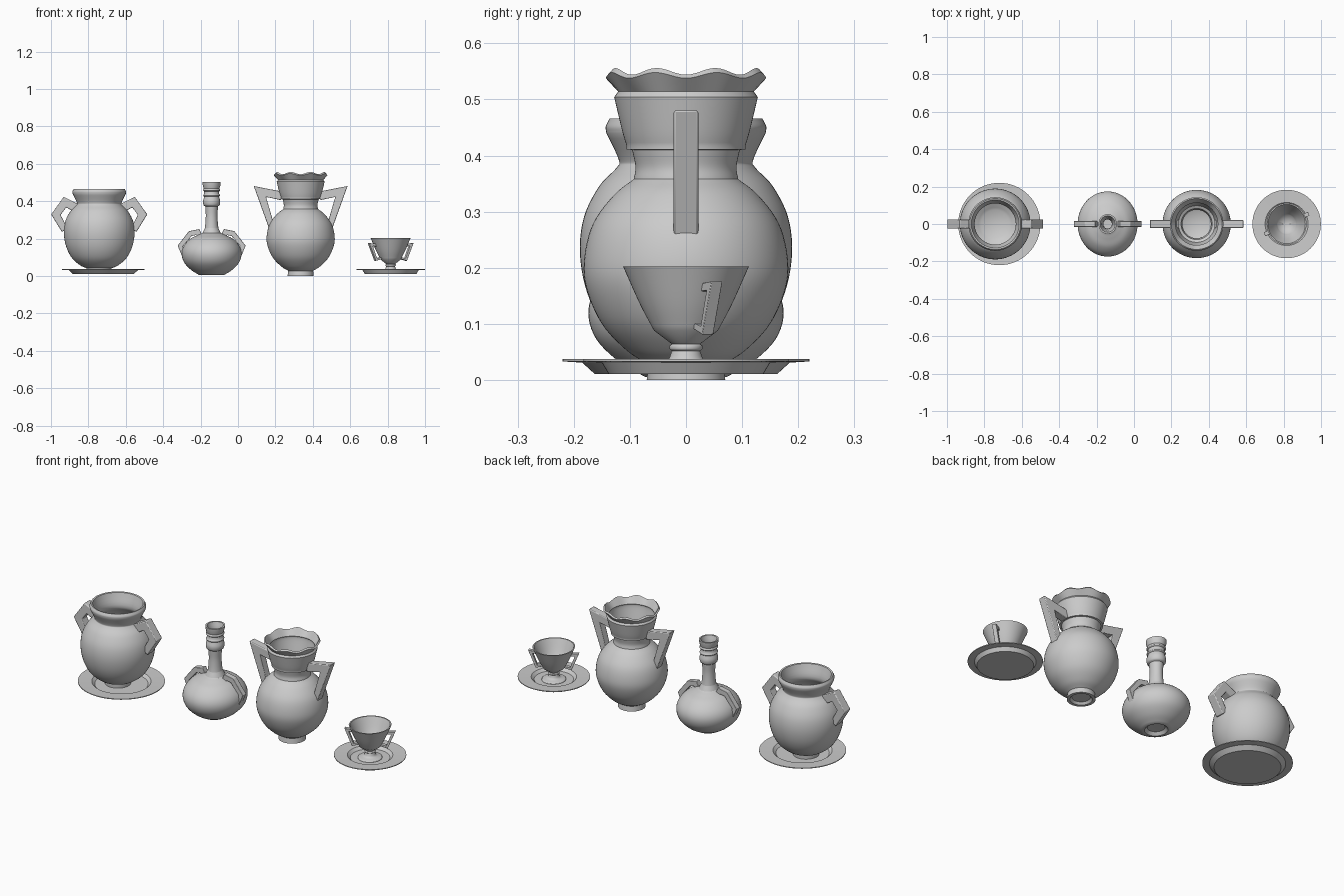
import bpy, bmesh, math
from mathutils import Vector


def smooth_curve(pts, n=5):
    """Catmull-Rom curve through a run of (radius, height) points."""
    if len(pts) < 3:
        return [Vector(p) for p in pts]
    p = [Vector(q) for q in pts]
    p = [2 * p[0] - p[1]] + p + [2 * p[-1] - p[-2]]
    out = []
    for i in range(1, len(p) - 2):
        a, b, c, d = p[i - 1:i + 3]
        for k in range(n):
            t = k / n
            out.append(0.5 * (2 * b + (c - a) * t + (2 * a - 5 * b + 4 * c - d) * t * t
                              + (3 * b - a - 3 * c + d) * t ** 3))
    return out + [p[-2]]


def finish(bm, name, angle):
    bmesh.ops.recalc_face_normals(bm, faces=bm.faces)
    me = bpy.data.meshes.new(name)
    bm.to_mesh(me)
    bm.free()
    ob = bpy.data.objects.new(name, me)
    bpy.context.collection.objects.link(ob)
    bpy.ops.object.select_all(action='DESELECT')
    ob.select_set(True)
    bpy.context.view_layer.objects.active = ob
    bpy.ops.object.shade_smooth_by_angle(angle=math.radians(angle))
    return ob


def lathe(name, cx, runs, sx=1.0, steps=64, wave=None):
    """Turn runs of profile points round z; each run is smooth, joints are sharp."""
    prof = []
    for run in runs:
        for p in smooth_curve(run):
            if not prof or (p - prof[-1]).length > 1e-4:
                prof.append(p)
    bm = bmesh.new()
    rings = []
    for r, z in prof:
        if r < 1e-4:
            rings.append([bm.verts.new((cx, 0, z))] * steps)
            continue
        ring = []
        for i in range(steps):
            a = 2 * math.pi * i / steps
            dz = wave(a, z) if wave else 0
            ring.append(bm.verts.new((cx + sx * r * math.cos(a), r * math.sin(a), z + dz)))
        rings.append(ring)
    for lo, hi in zip(rings, rings[1:]):
        for i in range(steps):
            j = (i + 1) % steps
            bm.faces.new(list(dict.fromkeys((lo[i], lo[j], hi[j], hi[i]))))
    return finish(bm, name, 35)


def handles(name, cx, path, thick, width, turn=0):
    """Two opposite strap handles swept along a mitred (radius, height) path."""
    pts = [Vector(p) for p in path]
    n = len(pts)
    for side, label in ((0, "right"), (math.pi, "left")):
        bm = bmesh.new()
        c, s = math.cos(side + turn), math.sin(side + turn)
        rings = []
        for i, p in enumerate(pts):
            d0 = (p - pts[max(i - 1, 0)]) if i else pts[1] - p
            d1 = (pts[i + 1] - p) if i < n - 1 else d0
            d0, d1 = d0.normalized(), d1.normalized()
            d = (d0 + d1).normalized()
            t = thick[i] / 2 / max(d.dot(d0), 0.5)
            nrm = Vector((-d.y, d.x)) * t
            ring = []
            for u, v in ((1, 1), (1, -1), (-1, -1), (-1, 1)):
                r, z = p + nrm * u
                y = v * width / 2
                ring.append(bm.verts.new((cx + r * c - y * s, r * s + y * c, z)))
            rings.append(ring)
        for lo, hi in zip(rings, rings[1:]):
            for i in range(4):
                j = (i + 1) % 4
                bm.faces.new((lo[i], lo[j], hi[j], hi[i]))
        bm.faces.new(rings[0])
        bm.faces.new(rings[-1])
        ob = finish(bm, f"{name}_{label}", 30)
        mod = ob.modifiers.new("soft_edges", 'BEVEL')
        mod.width = min(thick) * 0.12
        mod.segments = 2


def plate(name, cx, rim, under, foot, well):
    lathe(name, cx, [[(0, 0.012), (foot, 0.011)], [(foot, 0.011), (under, 0.031)],
                     [(under, 0.031), (rim, 0.033)], [(rim, 0.033), (rim, 0.037)],
                     [(rim, 0.037), (well + 0.015, 0.034)],
                     [(well + 0.015, 0.034), (well, 0.02)], [(well, 0.02), (0, 0.02)]])


# wide-mouthed pot on its plate
plate("pot_plate", -0.72, 0.22, 0.185, 0.163, 0.135)
lathe("round_pot", -0.742, [
    [(0, 0.02), (0.066, 0.02)], [(0.066, 0.02), (0.067, 0.042)],
    [(0.067, 0.042), (0.1, 0.056), (0.145, 0.095), (0.176, 0.155), (0.189, 0.225),
     (0.182, 0.29), (0.155, 0.345), (0.124, 0.378), (0.12, 0.393), (0.142, 0.44)],
    [(0.142, 0.44), (0.143, 0.452), (0.136, 0.466)], [(0.136, 0.466), (0.128, 0.464)],
    [(0.128, 0.464), (0.11, 0.39), (0.145, 0.34), (0.176, 0.24), (0.14, 0.11), (0.075, 0.06)],
    [(0.075, 0.06), (0, 0.055)]])
handles("pot_handle", -0.742, [(0.12, 0.362), (0.183, 0.395), (0.232, 0.328), (0.184, 0.245)],
        [0.046, 0.044, 0.042, 0.036], 0.05)

# long-necked bottle
lathe("bottle", -0.141, [
    [(0, 0.022), (0.045, 0.02)], [(0.045, 0.02), (0.06, 0.005)], [(0.06, 0.005), (0.072, 0.005)],
    [(0.072, 0.005), (0.12, 0.033), (0.16, 0.073), (0.174, 0.118), (0.162, 0.16), (0.125, 0.198),
     (0.08, 0.219), (0.048, 0.234), (0.039, 0.26), (0.034, 0.32), (0.037, 0.372)],
    [(0.037, 0.372), (0.047, 0.38), (0.05, 0.4), (0.043, 0.424)],
    [(0.043, 0.424), (0.049, 0.43), (0.044, 0.44)], [(0.044, 0.44), (0.043, 0.452)],
    [(0.043, 0.452), (0.05, 0.458), (0.046, 0.468)], [(0.046, 0.468), (0.052, 0.488)],
    [(0.052, 0.488), (0.053, 0.502)], [(0.053, 0.502), (0.044, 0.502)],
    [(0.044, 0.502), (0.032, 0.45), (0.026, 0.3), (0.06, 0.215)],
    [(0.06, 0.215), (0.155, 0.14), (0.13, 0.06), (0.06, 0.035)], [(0.06, 0.035), (0, 0.035)]],
    sx=0.92)
handles("bottle_handle", -0.141, [(0.06, 0.205), (0.074, 0.235), (0.114, 0.227),
                                  (0.168, 0.16), (0.138, 0.08)],
        [0.028, 0.028, 0.028, 0.024, 0.018], 0.03)


# amphora with a scalloped lip
def lip_wave(a, z):
    f = min(max((z - 0.515) / 0.033, 0), 1)
    return -0.006 * f * math.cos(8 * a)


lathe("amphora", 0.335, [
    [(0, 0.012), (0.045, 0.012)], [(0.045, 0.012), (0.055, 0)], [(0.055, 0), (0.07, 0)],
    [(0.07, 0), (0.067, 0.028)],
    [(0.067, 0.028), (0.105, 0.052), (0.15, 0.1), (0.178, 0.165), (0.181, 0.22), (0.165, 0.28),
     (0.128, 0.33), (0.093, 0.358)],
    [(0.093, 0.358), (0.09, 0.38), (0.096, 0.41)], [(0.096, 0.41), (0.106, 0.411)],
    [(0.106, 0.411), (0.106, 0.418)], [(0.106, 0.418), (0.114, 0.445), (0.128, 0.504)],
    [(0.128, 0.504), (0.121, 0.514)], [(0.121, 0.514), (0.143, 0.543)],
    [(0.143, 0.543), (0.136, 0.55)], [(0.136, 0.55), (0.113, 0.515)],
    [(0.113, 0.515), (0.116, 0.5), (0.098, 0.418)], [(0.098, 0.418), (0.083, 0.41)],
    [(0.083, 0.41), (0.08, 0.36), (0.15, 0.28), (0.168, 0.2), (0.14, 0.1), (0.07, 0.045)],
    [(0.07, 0.045), (0, 0.04)]], steps=96, wave=lip_wave)
handles("amphora_handle", 0.335, [(0.1, 0.428), (0.218, 0.452), (0.155, 0.262)],
        [0.046, 0.044, 0.032], 0.044)

# footed cup on its plate
plate("cup_plate", 0.816, 0.183, 0.15, 0.138, 0.1)
lathe("cup", 0.816, [
    [(0, 0.02), (0.064, 0.02)], [(0.064, 0.02), (0.06, 0.026), (0.034, 0.034), (0.025, 0.052)],
    [(0.025, 0.052), (0.029, 0.055), (0.029, 0.061), (0.025, 0.064)],
    [(0.025, 0.064), (0.057, 0.088)], [(0.057, 0.088), (0.082, 0.135), (0.112, 0.202)],
    [(0.112, 0.202), (0.105, 0.202)], [(0.105, 0.202), (0.075, 0.138), (0.05, 0.096)],
    [(0.05, 0.096), (0.02, 0.076)], [(0.02, 0.076), (0, 0.076)]], sx=0.95)
handles("cup_handle", 0.816, [(0.088, 0.165), (0.12, 0.168), (0.088, 0.088), (0.056, 0.096)],
        [0.014, 0.014, 0.012, 0.01], 0.022, turn=math.radians(25))
